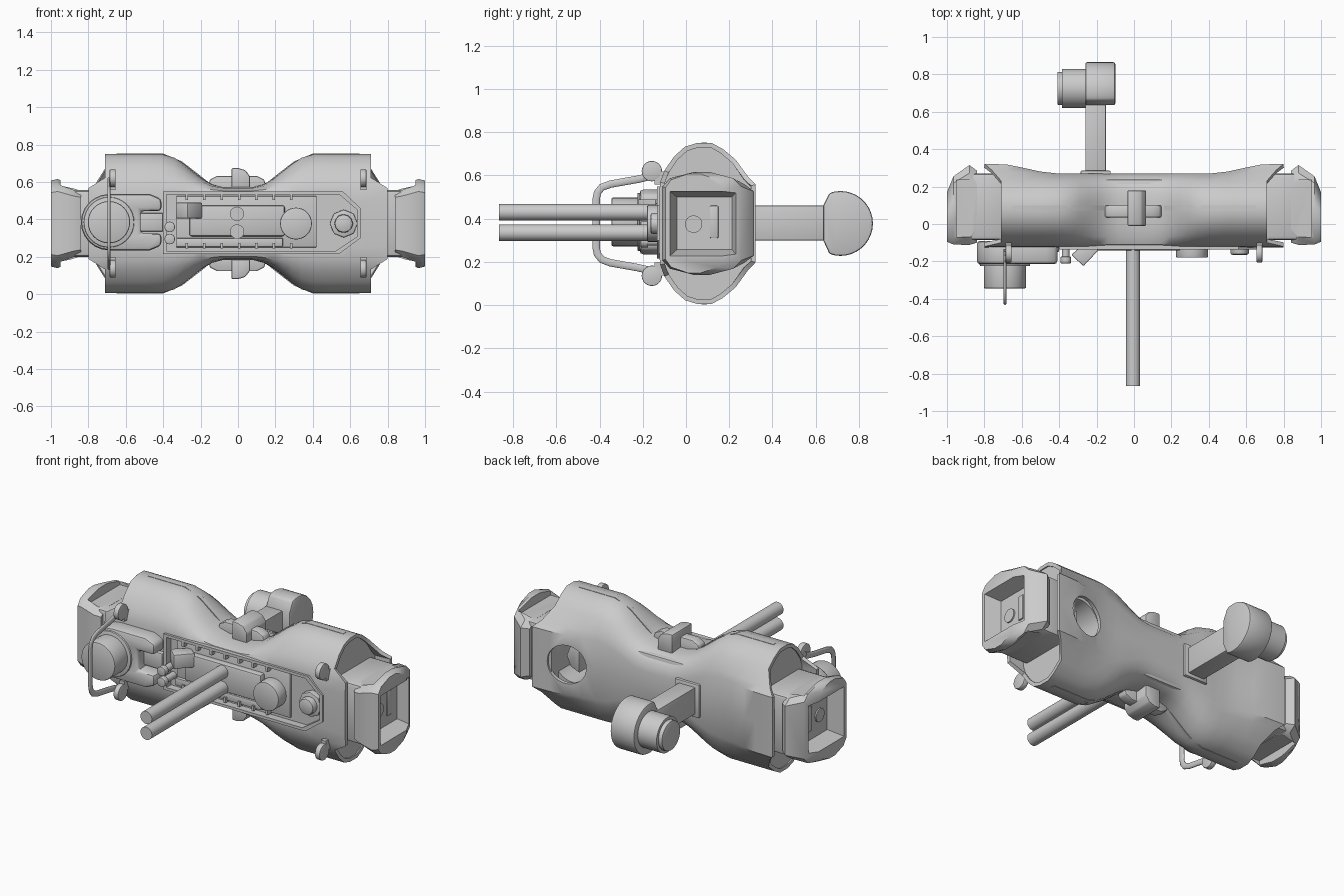
import bpy, bmesh, math
from mathutils import Vector

cube = bpy.data.objects.get("Cube")
if cube:
    bpy.data.objects.remove(cube, do_unlink=True)

grey = bpy.data.materials.new("light grey")
grey.use_nodes = True
grey.diffuse_color = (0.6, 0.6, 0.6, 1)
grey.node_tree.nodes["Principled BSDF"].inputs["Base Color"].default_value = (0.6, 0.6, 0.6, 1)

CZ = 0.378  # height of the long axis


def activate(ob):
    bpy.ops.object.select_all(action='DESELECT')
    ob.select_set(True)
    bpy.context.view_layer.objects.active = ob


def smooth(ob, angle=35):
    activate(ob)
    bpy.ops.object.shade_smooth_by_angle(angle=math.radians(angle))


def apply(ob, kind, **settings):
    activate(ob)
    m = ob.modifiers.new(kind.title(), kind)
    for k, v in settings.items():
        setattr(m, k, v)
    bpy.ops.object.modifier_apply(modifier=m.name)


def loft(name, rings, caps=True, bevel=0.0):
    """Skin a list of equal-length closed rings."""
    bm = bmesh.new()
    vs = [[bm.verts.new(p) for p in r] for r in rings]
    n = len(rings[0])
    for a, b in zip(vs, vs[1:]):
        for i in range(n):
            bm.faces.new((a[i], a[(i + 1) % n], b[(i + 1) % n], b[i]))
    if caps:
        bm.faces.new(vs[0])
        bm.faces.new(vs[-1])
    bmesh.ops.recalc_face_normals(bm, faces=bm.faces)
    me = bpy.data.meshes.new(name)
    bm.to_mesh(me)
    bm.free()
    me.materials.append(grey)
    ob = bpy.data.objects.new(name, me)
    bpy.context.collection.objects.link(ob)
    if bevel:
        apply(ob, 'BEVEL', width=bevel, segments=2, limit_method='ANGLE')
    smooth(ob)
    return ob


def prism(name, axis, pts, lo, hi, bevel=0.0):
    """Extrude a 2D outline along x (pts y,z), y (pts x,z) or z (pts x,y)."""
    put = {'x': lambda a, b, t: (t, a, b), 'y': lambda a, b, t: (a, t, b),
           'z': lambda a, b, t: (a, b, t)}[axis]
    return loft(name, [[put(a, b, t) for a, b in pts] for t in (lo, hi)], True, bevel)


def rect(a0, a1, b0, b1):
    return [(a0, b0), (a1, b0), (a1, b1), (a0, b1)]


def box(name, x0, x1, y0, y1, z0, z1, bevel=0.0):
    return prism(name, 'z', rect(x0, x1, y0, y1), z0, z1, bevel)


def arc(cx, cy, r, start, end, n):
    steps = [math.radians(start + (end - start) * i / n) for i in range(n + 1)]
    return [(cx + r * math.cos(a), cy + r * math.sin(a)) for a in steps]


def rod(name, axis, cx, cy, r, lo, hi, bevel=0.0, n=32):
    return prism(name, axis, arc(cx, cy, r, 0, 360, n)[:-1], lo, hi, bevel)


def cut(ob, *cutters):
    for c in cutters:
        apply(ob, 'BOOLEAN', operation='DIFFERENCE', object=c, solver='EXACT')
        bpy.data.objects.remove(c, do_unlink=True)
    smooth(ob)


def step(a, b, v):
    t = min(1, max(0, (v - a) / (b - a)))
    return t * t * (3 - 2 * t)


# Main shell: wide pods at both ends, slim waist between (y, half height)
POD = [(-.125, 0), (-.125, .12), (-.12, .19), (-.1, .245), (-.055, .31), (-.005, .355),
       (.05, .372), (.12, .372), (.17, .345), (.23, .295), (.29, .215), (.325, .18), (.325, 0)]
WAIST = [(-.125, 0), (-.125, .1), (-.12, .15), (-.11, .175), (-.07, .19), (0, .195), (.05, .195),
         (.12, .195), (.17, .19), (.22, .175), (.255, .14), (.27, .08), (.27, 0)]


def section(x, flare=0.0):
    t, back = step(.08, .41, abs(x)), step(.4, .76, abs(x))
    half = [(a + (c - a) * (back if a > .25 else t), b + (d - b) * t)
            for (a, b), (c, d) in zip(WAIST, POD)]
    full = half + [(y, -h) for y, h in half[-2:0:-1]]
    return [Vector((x + math.copysign(flare, x) * (1 - step(.185, .25, abs(h))), y, CZ + h))
            for y, h in full]


stations = [.08, .14, .19, .24, .29, .34, .41, .5, .6, .68]
rings = ([section(-.71, .09)] + [section(-x) for x in reversed(stations)]
         + [section(x) for x in [0] + stations] + [section(.71, .09)])
shell = loft("main_shell", rings, caps=False)
apply(shell, 'SOLIDIFY', thickness=.022, offset=-1)
PANEL = [(-.4, .215), (.54, .215), (.655, .3), (.655, .46), (.56, .55), (-.4, .55)]
cut(shell, prism("panel_cutter", 'y', PANEL, -.3, -.03),
    rod("port_cutter", 'y', .585, CZ, .115, .2, .5))

# Inner chassis with a sunken rear port, and the recessed tray on the front
chassis = box("chassis", -.88, .88, -.06, .24, .205, .555, .015)
cut(chassis, rod("port_pocket_cutter", 'y', .585, CZ, .13, .06, .5))
prism("port_block", 'y', arc(.57, CZ, .085, -90, 90, 4), .05, .2, .005)
prism("front_tray", 'y', PANEL, -.09, -.07)
rim = prism("tray_rim", 'y', PANEL, -.135, -.085)
cut(rim, prism("rim_cutter", 'y', [(x + (.018 if x < 0 else -.018), CZ + (z - CZ) * .9)
                                   for x, z in PANEL], -.3, 0))
box("rail_base", -.33, .42, -.105, -.08, .25, .525, .005)
box("rail_bar", -.26, .25, -.142, -.09, .31, .475, .012)
box("rail_lower_step", -.33, .24, -.125, -.09, .255, .3, .005)
for i in range(7):
    x = -.28 + i * .093
    for z in (.245, .505):
        box("rail_rib", x, x + .014, -.135, -.08, z, z + .03)
rod("front_button", 'y', .31, CZ, .085, -.18, -.08, .006)
rod("knob_base", 'y', .565, CZ, .075, -.125, -.08, .005, 8)
rod("knob", 'y', .565, CZ, .05, -.165, -.08, .012, 12)
for z in (.295, .36):
    rod("small_post", 'y', -.365, z, .02, -.19, -.08)
    rod("small_post_head", 'y', -.365, z, .028, -.21, -.175, .004)
prism("angled_latch", 'z', [(-.335, -.165), (-.27, -.225), (-.19, -.14), (-.25, -.09)],
      .405, .49, .006)

# Twin front rods
for z in (.335, .43):
    rod("front_rod", 'y', -.005, z, .038, -.865, -.08)

# Round front mount with claw
outline = arc(-.69, .385, .15, 90, 270, 12)
outline += [(-.47, .235), (-.41, .26), (-.41, .325), (-.52, .325), (-.52, .445),
            (-.41, .445), (-.41, .51), (-.47, .535)]
prism("mount_housing", 'y', outline, -.215, -.09, .018)
rod("mount_collar", 'y', -.69, .385, .135, -.225, -.15, .006)
rod("mount_cylinder", 'y', -.69, .385, .113, -.345, -.15, .008)
box("mount_tongue", -.54, -.4, -.15, -.09, .335, .435, .008)

# Flat wire handle and the four pivot tabs
curve = bpy.data.curves.new("front_handle", 'CURVE')
curve.dimensions = '3D'
curve.bevel_depth, curve.bevel_resolution = .018, 3
path = [(-.14, .61), (-.17, .595), (-.22, .583), (-.35, .56), (-.39, .545), (-.41, .52),
        (-.416, .49)]
path += [(y, 2 * CZ - z) for y, z in reversed(path)]
sp = curve.splines.new('POLY')
sp.points.add(len(path) - 1)
for p, (y, z) in zip(sp.points, path):
    p.co = (0, y, z, 1)
curve.materials.append(grey)
handle = bpy.data.objects.new("front_handle", curve)
handle.location.x = -.69
handle.scale.x = .5
bpy.context.collection.objects.link(handle)
for x in (-.67, .67):
    for s in (-1, 1):
        rod("pivot_tab", 'x', -.158, CZ + s * .242, .047, x - .016, x + .016, .004)
        z0, z1 = sorted((CZ + s * .18, CZ + s * .24))
        box("pivot_tab_root", x - .016, x + .016, -.145, -.07, z0, z1)

# Saddle plates, ridge and fin above and below the waist
for s in (-1, 1):
    def h(v):
        return CZ + s * v
    prism("saddle_plate", 'y', [(-.17, h(.17)), (.16, h(.17)), (.14, h(.235)), (.1, h(.255)),
                                (-.11, h(.255)), (-.15, h(.235))], .035, .1, .008)
    prism("centre_fin", 'y', [(-.035, h(.18)), (.065, h(.18)), (.065, h(.25)), (.04, h(.285)),
                              (0, h(.297)), (-.035, h(.297))], -.01, .18, .008)
    for side in (-1, 1):
        prism("ridge_seam", 'y', [(side * x, h(v)) for x, v in
              [(.12, .19), (.2, .255), (.3, .332), (.4, .374), (.65, .374), (.65, .36),
               (.41, .36), (.3, .315), (.2, .235)]], .072, .098)

# End bulkheads, necks and framed end caps
for s in (-1, 1):
    def span(a, b):
        return sorted((s * a, s * b))
    ring = [(.1 + (p.y - .1) * .95, CZ + (p.z - CZ) * .96) for p in section(.69)]
    prism("end_bulkhead", 'x', ring, s * .68, s * .703)
    box("neck", *span(.68, .885), -.085, .27, .2, .556, .02)

    def cap_ring(x, y0, y1, hz):
        m, w = (y0 + y1) / 2, (y1 - y0) / 2
        half = [(-1, .72), (-.8, .88), (-.2, 1), (.2, 1), (.8, .88), (1, .72)]
        shape = half + [(a, -b) for a, b in reversed(half)]
        return [(s * x, m + w * a, CZ + hz * b) for a, b in shape]
    cap = loft("end_cap", [cap_ring(.84, -.1, .285, .195), cap_ring(.88, -.112, .315, .205),
                           cap_ring(.965, -.11, .255, .238), cap_ring(1.0, -.095, .17, .23)])
    # Funnel-shaped window opening, and pockets above and below
    funnel = loft("window_cutter", [[(s * x, y, z) for y, z in rect(*r)] for x, r in
                                    [(.91, (-.042, .212, .257, .5)),
                                     (1.01, (-.078, .24, .225, .53))]])
    a, b = span(.82, .95)
    cut(cap, funnel, box("top_cutter", a, b, -.07, .235, .557, .8),
        box("bottom_cutter", a, b, -.07, .235, -.1, .199))
    rod("window_dial", 'x', .035, .375, .04, s * .9, s * .918)
    box("window_slot", *span(.9, .918), .11, .15, .31, .46, .006)

# Rear boom with scope head
box("boom_collar", -.285, -.125, .25, .285, .28, .48, .006)
box("rear_boom", -.26, -.15, .2, .7, .3, .46, .004)
prism("scope_head", 'x', arc(.715, CZ, .15, -110, 110, 22) + [(.635, .46), (.635, .3)],
      -.26, -.1, .01)
rod("scope_barrel", 'x', .725, CZ, .105, -.385, -.25)
rod("scope_lens", 'x', .725, CZ, .088, -.41, -.37, .006)
